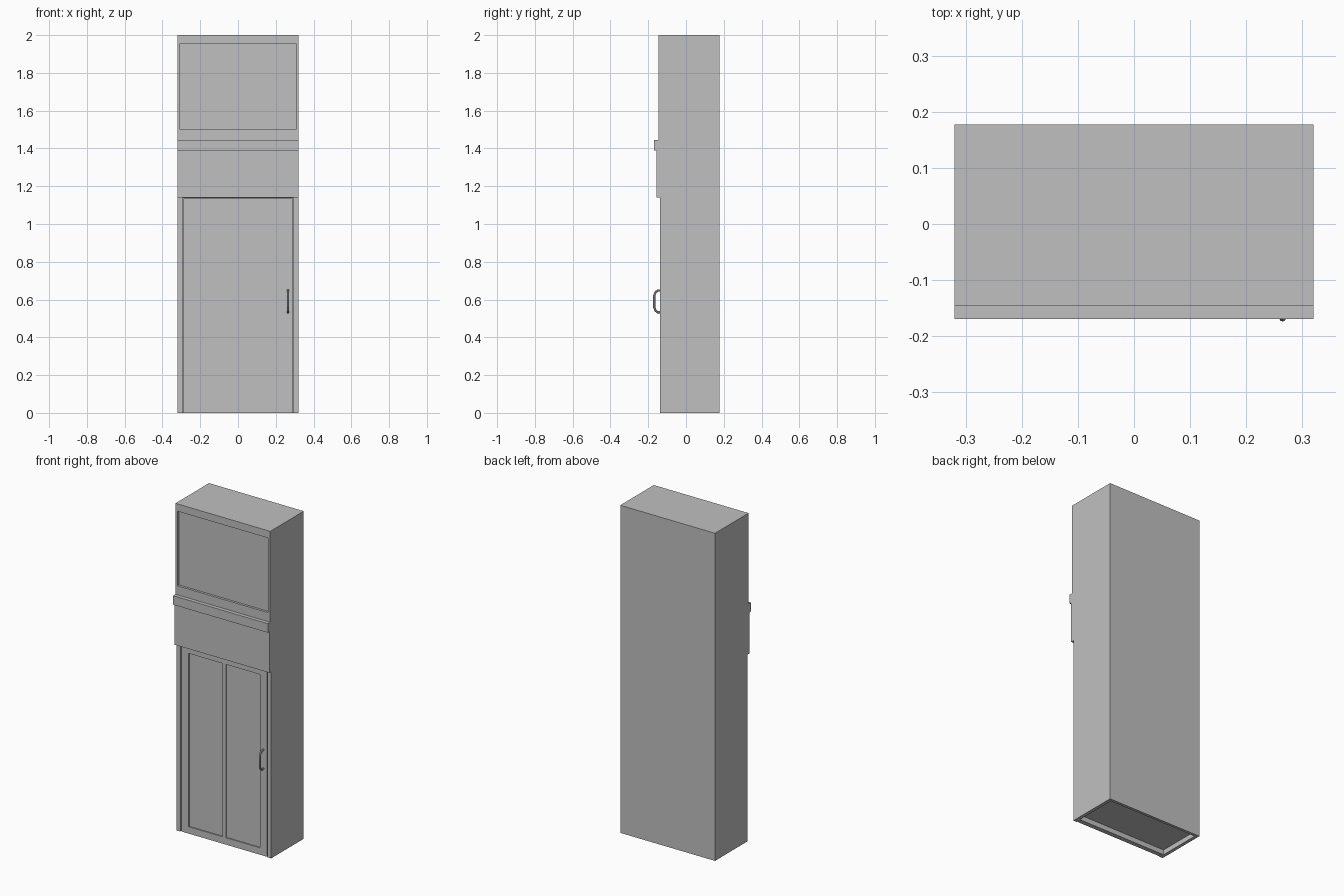
import bpy
import bmesh

default = bpy.data.objects.get("Cube")
if default:
    bpy.data.objects.remove(default, do_unlink=True)

grey = bpy.data.materials.new("plain grey")
grey.use_nodes = True
colour = (0.53, 0.53, 0.53, 1)
grey.diffuse_color = colour
grey.node_tree.nodes["Principled BSDF"].inputs["Base Color"].default_value = colour

HALF_W = 0.32
BACK = 0.177
LOWER_FRONT = -0.137
UPPER_FRONT = -0.146


def add_mesh(name, bm):
    bmesh.ops.recalc_face_normals(bm, faces=bm.faces)
    mesh = bpy.data.meshes.new(name)
    bm.to_mesh(mesh)
    bm.free()
    obj = bpy.data.objects.new(name, mesh)
    bpy.context.collection.objects.link(obj)
    mesh.materials.append(grey)
    return obj


def box(name, x, y, z):
    """Box from (min, max) pairs on each axis."""
    bm = bmesh.new()
    bmesh.ops.create_cube(bm, size=1)
    for v in bm.verts:
        v.co = [pair[0] if c < 0 else pair[1] for c, pair in zip(v.co, (x, y, z))]
    return add_mesh(name, bm)


def cut(obj, *ranges):
    """Carve a box-shaped recess out of an object."""
    cutter = box("cutter", *ranges)
    cutter.hide_render = True
    mod = obj.modifiers.new("recess", "BOOLEAN")
    mod.operation = "DIFFERENCE"
    mod.solver = "EXACT"
    mod.object = cutter
    bpy.context.view_layer.objects.active = obj
    bpy.ops.object.modifier_apply(modifier=mod.name)
    bpy.data.objects.remove(cutter, do_unlink=True)


# Cabinet body: stepped side profile with drawer front and ledge, extruded across
profile = [
    (BACK, 0), (LOWER_FRONT, 0), (LOWER_FRONT, 1.14), (-0.155, 1.14),
    (-0.155, 1.39), (-0.169, 1.39), (-0.169, 1.445), (UPPER_FRONT, 1.445),
    (UPPER_FRONT, 2), (BACK, 2),
]
bm = bmesh.new()
side = bm.faces.new([bm.verts.new((-HALF_W, y, z)) for y, z in profile])
sweep = bmesh.ops.extrude_face_region(bm, geom=[side])["geom"]
bmesh.ops.translate(bm, vec=(2 * HALF_W, 0, 0),
                    verts=[g for g in sweep if isinstance(g, bmesh.types.BMVert)])
body = add_mesh("cabinet_body", bm)

# Door opening, upper panel recess and hollow base
cut(body, (-0.294, 0.294), (-0.2, -0.115), (-0.1, 1.137))
cut(body, (-0.306, 0.306), (-0.2, UPPER_FRONT + 0.014), (1.5, 1.955))
cut(body, (-0.3, 0.3), (-0.105, 0.16), (-0.1, 0.03))

# Door with two sunken panels either side of a centre bar
door = box("door", (-0.288, 0.288), (-0.133, -0.1149), (0, 1.134))
for x in ((-0.241, -0.012), (0.012, 0.241)):
    cut(door, x, (-0.2, -0.126), (0.042, 1.1))

# Bowed handle
curve = bpy.data.curves.new("door_handle", "CURVE")
curve.dimensions = "3D"
curve.bevel_depth = 0.006
curve.bevel_resolution = 2
curve.use_fill_caps = True
path = curve.splines.new("POLY")
half = [(-0.131, 0.058), (-0.15, 0.057), (-0.161, 0.049), (-0.168, 0.032)]
points = half + [(y, -z) for y, z in reversed(half)]
path.points.add(len(points) - 1)
for p, (y, z) in zip(path.points, points):
    p.co = (0.265, y, 0.59 + z, 1)
handle = bpy.data.objects.new("door_handle", curve)
bpy.context.collection.objects.link(handle)
curve.materials.append(grey)
bpy.ops.object.select_all(action="DESELECT")
handle.select_set(True)
bpy.context.view_layer.objects.active = handle
bpy.ops.object.convert(target="MESH")
bpy.ops.object.shade_smooth_by_angle()
